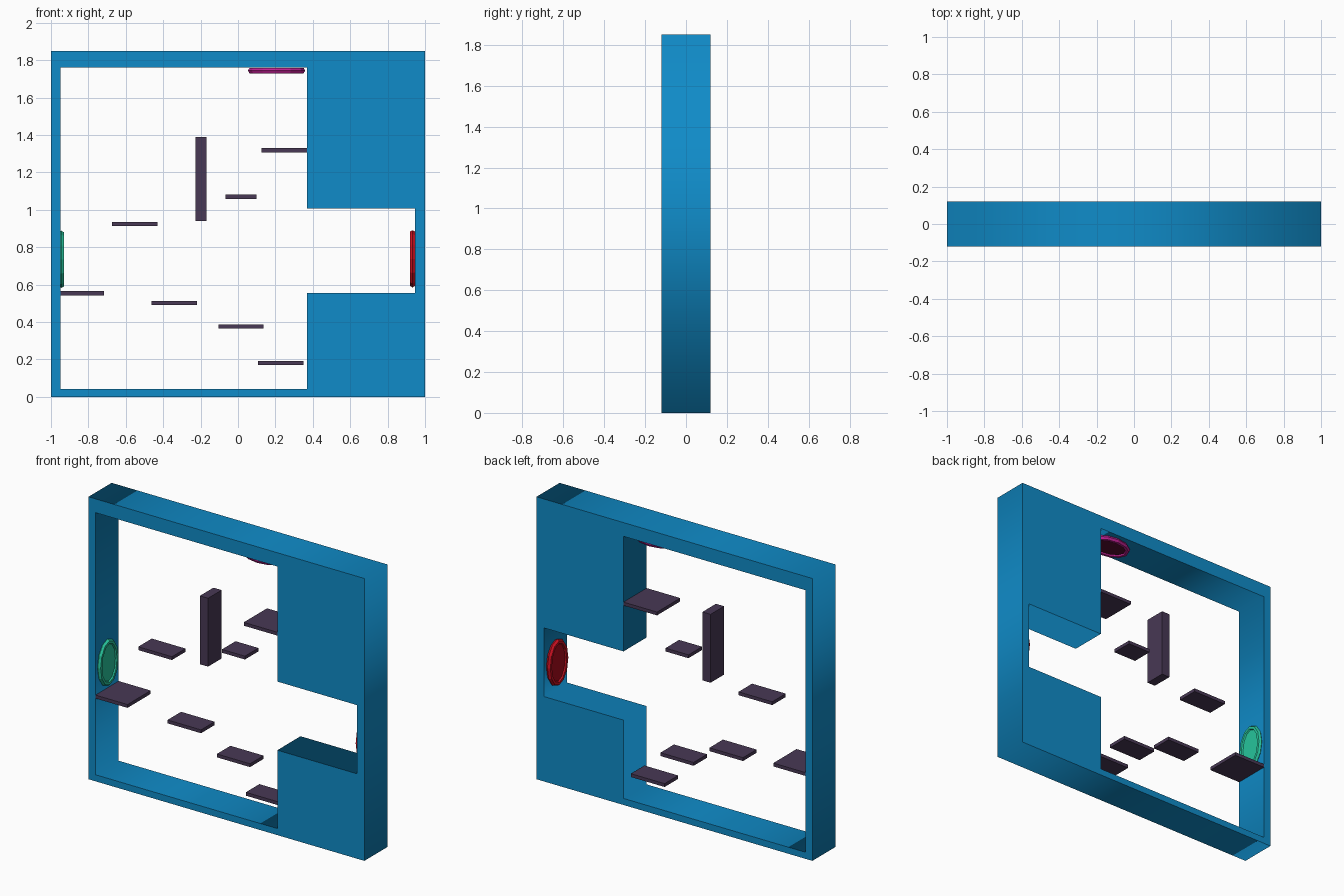
import bpy, bmesh
from math import cos, sin, pi
from mathutils import Matrix, Vector

if "Cube" in bpy.data.objects:
    bpy.data.objects.remove(bpy.data.objects["Cube"])


def material(name, rgb):
    m = bpy.data.materials.new(name)
    m.diffuse_color = (*rgb, 1)
    m.use_nodes = True
    m.node_tree.nodes["Principled BSDF"].inputs["Base Color"].default_value = m.diffuse_color
    return m


blue = material("blue", (0.005, 0.26, 0.58))
plum = material("plum", (0.065, 0.04, 0.09))
D = 0.12  # half depth of the frame


def add_mesh(name, bm, mat):
    bmesh.ops.recalc_face_normals(bm, faces=bm.faces)
    me = bpy.data.meshes.new(name)
    bm.to_mesh(me)
    bm.free()
    me.materials.append(mat)
    ob = bpy.data.objects.new(name, me)
    bpy.context.collection.objects.link(ob)
    return ob


def box(name, x0, x1, z0, z1, half_depth, mat):
    bm = bmesh.new()
    bmesh.ops.create_cube(bm, size=1)
    for v in bm.verts:
        v.co = ((x0 + x1) / 2 + v.co.x * (x1 - x0),
                v.co.y * 2 * half_depth,
                (z0 + z1) / 2 + v.co.z * (z1 - z0))
    return add_mesh(name, bm, mat)


# Outer frame: filled outline with a stepped opening, extruded in depth
outer = [(-1, 0), (1, 0), (1, 1.85), (-1, 1.85)]
opening = [(-0.949, 0.043), (0.369, 0.043), (0.369, 0.556), (0.947, 0.556),
           (0.947, 1.006), (0.369, 1.006), (0.369, 1.76), (-0.949, 1.76)]
cu = bpy.data.curves.new("frame", 'CURVE')
cu.dimensions = '2D'
cu.fill_mode = 'BOTH'
cu.extrude = D
for pts in (outer, opening):
    sp = cu.splines.new('POLY')
    sp.points.add(len(pts) - 1)
    for p, (x, z) in zip(sp.points, pts):
        p.co = (x, z, 0, 1)
    sp.use_cyclic_u = True
cu.materials.append(blue)
frame = bpy.data.objects.new("frame", cu)
frame.rotation_euler.x = pi / 2
bpy.context.collection.objects.link(frame)
bpy.context.view_layer.objects.active = frame
frame.select_set(True)
bpy.ops.object.convert(target='MESH')

# Platforms: x range, centre height, half depth
platforms = [
    (-0.949, -0.717, 0.554, D), (0.126, 0.369, 1.318, D),
    (-0.674, -0.43, 0.925, 0.07), (-0.067, 0.099, 1.07, 0.07),
    (-0.462, -0.219, 0.502, 0.07), (-0.104, 0.136, 0.375, 0.07),
    (0.106, 0.35, 0.18, 0.07)]
for i, (x0, x1, z, d) in enumerate(platforms):
    box(f"platform_{i + 1}", x0, x1, z - 0.011, z + 0.011, d, plum)

# Hanging upright wall
box("upright_wall", -0.227, -0.168, 0.941, 1.389, 0.07, plum)


# Oval portals: a low-poly ring with a recessed panel
def portal(name, centre, normal, long_axis, rim_rgb, panel_rgb):
    n, u = Vector(normal), Vector(long_axis)
    w = n.cross(u)
    place = Matrix.Translation(centre) @ Matrix((u, w, n)).transposed().to_4x4()
    sides, minor, r = 12, 6, 0.017
    bm = bmesh.new()
    rings = []
    for i in range(sides):
        a = 2 * pi * i / sides
        ring = []
        for j in range(minor):
            b = 2 * pi * j / minor
            k = r * cos(b)
            co = Vector(((0.136 + k) * cos(a), (0.085 + k) * sin(a), r * sin(b)))
            ring.append(bm.verts.new(place @ co))
        rings.append(ring)
    for i in range(sides):
        p, q = rings[i], rings[(i + 1) % sides]
        for j in range(minor):
            k = (j + 1) % minor
            bm.faces.new((p[j], q[j], q[k], p[k]))
    add_mesh(name + "_rim", bm, material(name + "_rim", rim_rgb))

    bm = bmesh.new()
    bmesh.ops.create_cone(bm, cap_ends=True, segments=sides, radius1=1,
                          radius2=1, depth=0.012,
                          matrix=place @ Matrix.Diagonal((0.13, 0.08, 1, 1)))
    add_mesh(name + "_panel", bm, material(name + "_panel", panel_rgb))


portal("green_portal", (-0.945, 0, 0.735), (1, 0, 0), (0, 0, 1),
       (0.02, 0.55, 0.33), (0.02, 0.55, 0.33))
portal("red_portal", (0.933, 0, 0.738), (-1, 0, 0), (0, 0, 1),
       (0.6, 0.005, 0.015), (0.4, 0.003, 0.01))
portal("pink_portal", (0.206, 0, 1.744), (0, 0, -1), (1, 0, 0),
       (0.55, 0.015, 0.3), (0.1, 0.004, 0.03))
